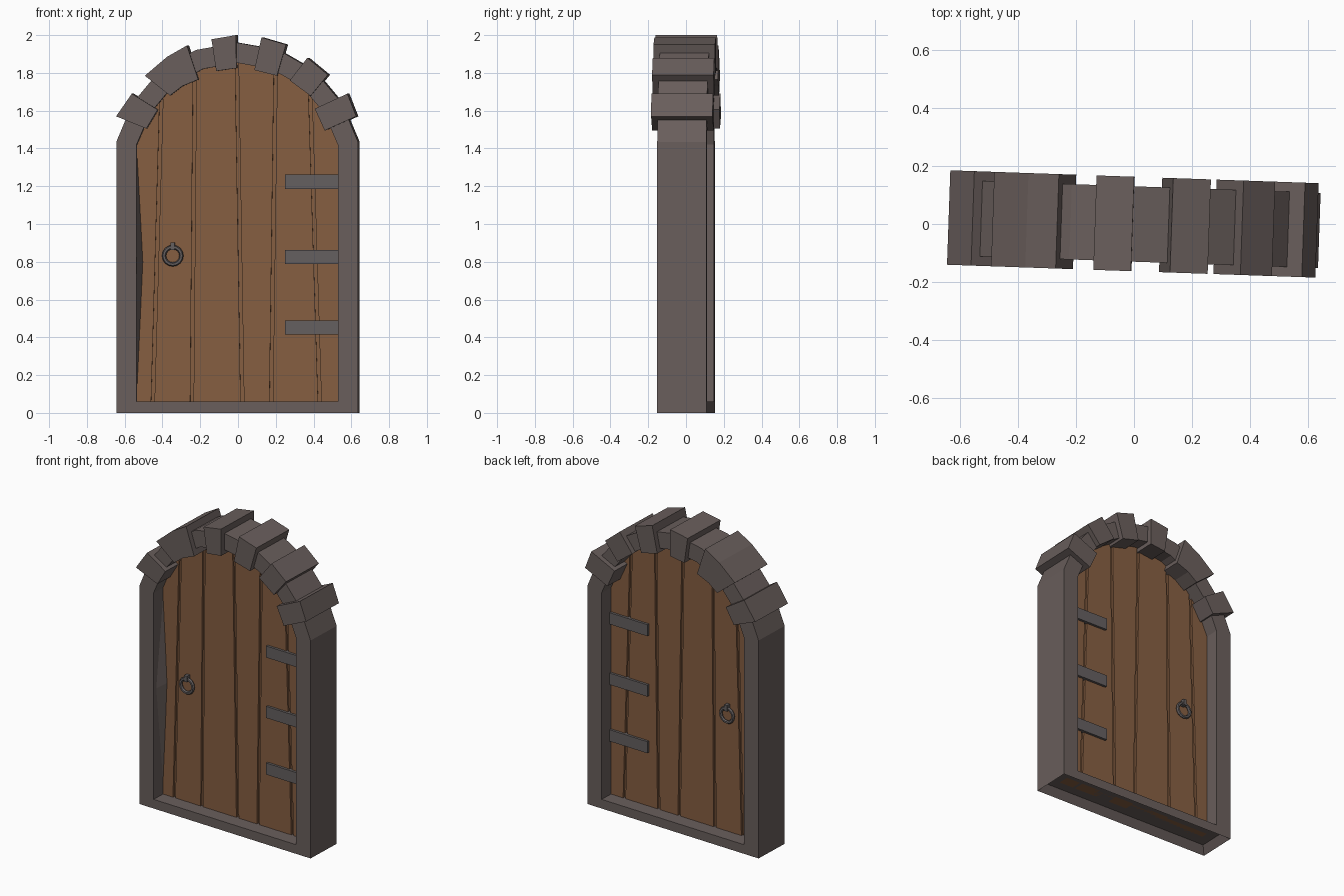
import bpy, bmesh, math
from mathutils import Matrix, Vector

if "Cube" in bpy.data.objects:
    bpy.data.objects.remove(bpy.data.objects["Cube"])

TURN = Matrix.Rotation(math.radians(-2), 4, 'Z')  # whole model is turned slightly


def material(name, col):
    m = bpy.data.materials.new(name)
    m.diffuse_color = (*col, 1)
    m.use_nodes = True
    m.node_tree.nodes["Principled BSDF"].inputs["Base Color"].default_value = m.diffuse_color
    return m


STONE = material("grey stone", (0.142, 0.113, 0.107))
WOOD = material("brown wood", (0.235, 0.112, 0.053))
IRON = material("iron", (0.127, 0.114, 0.116))


def finish(name, bm, mat):
    bmesh.ops.recalc_face_normals(bm, faces=bm.faces[:])
    bmesh.ops.transform(bm, matrix=TURN, verts=bm.verts[:])
    me = bpy.data.meshes.new(name)
    bm.to_mesh(me)
    bm.free()
    me.materials.append(mat)
    ob = bpy.data.objects.new(name, me)
    bpy.context.collection.objects.link(ob)
    return ob


def prism_bm(pts, y0, y1):
    bm = bmesh.new()
    a = [bm.verts.new((x, y0, z)) for x, z in pts]
    b = [bm.verts.new((x, y1, z)) for x, z in pts]
    n = len(pts)
    bm.faces.new(a)
    bm.faces.new(b[::-1])
    for i in range(n):
        j = (i + 1) % n
        bm.faces.new((a[i], a[j], b[j], b[i]))
    bmesh.ops.recalc_face_normals(bm, faces=bm.faces[:])
    return bm


def box(name, x0, x1, y0, y1, z0, z1, mat):
    return finish(name, prism_bm([(x0, z0), (x1, z0), (x1, z1), (x0, z1)], y0, y1), mat)


def arch(r, spring, bottom):
    # closed doorway outline: sill corners, jamb tops, then the arch facets
    pts = [(-r, bottom), (r, bottom), (r, spring)]
    for d in range(30, 151, 20):
        t = math.radians(d)
        pts.append((r * math.cos(t), 1.32 + r * math.sin(t)))
    return pts + [(-r, spring)]


# Stone frame with a hollow under the sill
bm = bmesh.new()
outer, inner = arch(0.64, 1.435, 0.0), arch(0.533, 1.42, 0.06)
rings = [[bm.verts.new((x, y, z)) for x, z in p]
         for p, y in ((outer, -0.13), (inner, -0.13), (inner, 0.13), (outer, 0.13))]
n = len(outer)
for k in range(4):
    r, s = rings[k], rings[(k + 1) % 4]
    for i in range(n):
        j = (i + 1) % n
        bm.faces.new((r[i], r[j], s[j], s[i]))
bmesh.ops.recalc_face_normals(bm, faces=bm.faces[:])
under = [f for f in bm.faces if all(v.co.z < 0.001 for v in f.verts)]
bmesh.ops.inset_region(bm, faces=under, thickness=0.045)
for v in under[0].verts:
    v.co.z = 0.05
finish("stone_frame", bm, STONE)

# Protruding arch stones, each a wedge profile seen from the front
stones = [
    [(-0.64, 1.57), (-0.557, 1.69), (-0.42, 1.605), (-0.48, 1.505)],
    [(-0.488, 1.785), (-0.37, 1.885), (-0.265, 1.945), (-0.205, 1.765), (-0.29, 1.73), (-0.355, 1.68)],
    [(-0.135, 1.978), (-0.005, 2.0), (-0.003, 1.825), (-0.11, 1.81)],
    [(0.13, 1.988), (0.26, 1.95), (0.212, 1.785), (0.092, 1.815)],
    [(0.373, 1.88), (0.482, 1.79), (0.39, 1.678), (0.28, 1.76)],
    [(0.585, 1.69), (0.632, 1.57), (0.465, 1.495), (0.412, 1.61)],
]
for i, p in enumerate(stones):
    finish(f"arch_stone_{i + 1}", prism_bm(p, -0.163, 0.163), STONE)

# Thin wooden core behind the plank gaps
panel = arch(0.543, 1.42, 0.05)
finish("door_core", prism_bm(panel, -0.022, 0.022), WOOD)

# Planks: the door slab cut along slanted gaps
gaps = [((-0.45, 0.06), (-0.405, 1.66)), ((-0.243, 0.06), (-0.228, 1.8)),
        ((0.024, 0.06), (-0.005, 1.86)), ((0.177, 0.06), (0.2, 1.8)),
        ((0.434, 0.06), (0.384, 1.68))]


def cut(bm, gap, keep_right):
    (xa, za), (xb, zb) = gap
    s = 1 if keep_right else -1
    nor = Vector((zb - za, 0, xa - xb)).normalized() * s
    co = Vector((xa, 0, za)) + nor * 0.009
    r = bmesh.ops.bisect_plane(bm, geom=bm.verts[:] + bm.edges[:] + bm.faces[:],
                               plane_co=co, plane_no=nor, clear_inner=True)
    bmesh.ops.holes_fill(bm, edges=[e for e in r["geom_cut"] if isinstance(e, bmesh.types.BMEdge)])


for i in range(6):
    bm = prism_bm(panel, -0.036, 0.036)
    if i > 0:
        cut(bm, gaps[i - 1], True)
    if i < 5:
        cut(bm, gaps[i], False)
    finish(f"plank_{i + 1}", bm, WOOD)

# Sloped stone sliver beside the left plank, front only
bm = bmesh.new()
v = [bm.verts.new(c) for c in ((-0.536, -0.034, 0.06), (-0.536, -0.034, 1.43),
                               (-0.503, -0.037, 0.8), (-0.536, -0.11, 0.78))]
for t in ((0, 1, 2), (0, 1, 3), (1, 2, 3), (0, 2, 3)):
    bm.faces.new([v[k] for k in t])
finish("jamb_sliver", bm, STONE)

# Hinge straps going through the door
for i, z in enumerate((0.452, 0.825, 1.223)):
    box(f"hinge_{i + 1}", 0.25, 0.54, -0.052, 0.052, z - 0.038, z + 0.038, IRON)

# Ring handles with their mounts on both faces
for side, s in (("front", -1), ("back", 1)):
    ys = sorted((s * 0.03, s * 0.065))
    box(f"ring_mount_{side}", -0.355, -0.333, *ys, 0.862, 0.902, IRON)
    bm = bmesh.new()
    N, M = 16, 6
    loops = []
    for i in range(N):
        a = 2 * math.pi * i / N
        loop = []
        for k in range(M):
            b = 2 * math.pi * k / M
            q = 0.046 + 0.011 * math.cos(b)
            loop.append(bm.verts.new((-0.344 + q * math.cos(a), s * 0.05 + 0.011 * math.sin(b),
                                      0.832 + q * math.sin(a))))
        loops.append(loop)
    for i in range(N):
        p, q = loops[i], loops[(i + 1) % N]
        for k in range(M):
            m = (k + 1) % M
            bm.faces.new((p[k], p[m], q[m], q[k]))
    finish(f"ring_handle_{side}", bm, IRON)
